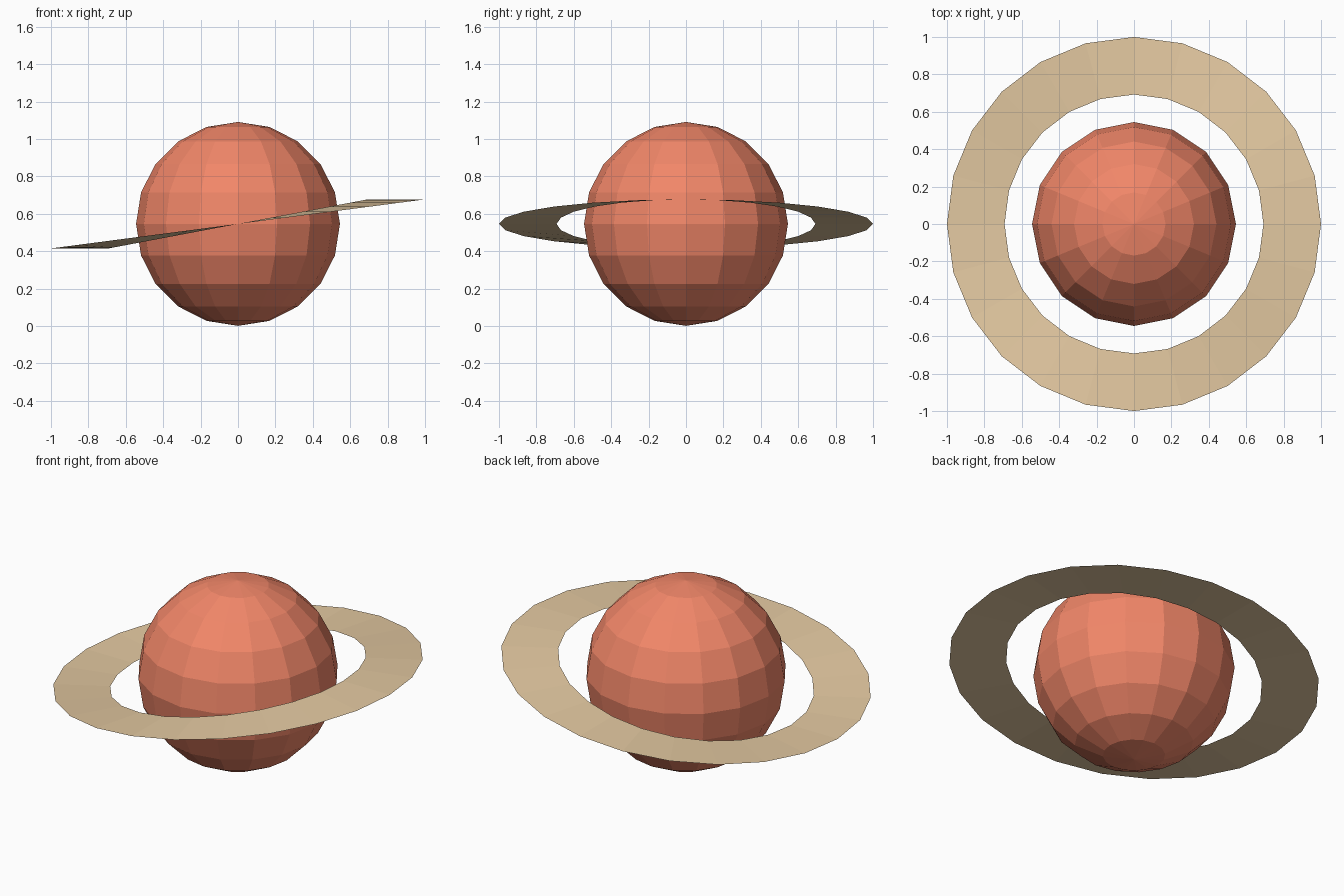
import bpy, bmesh, math

if "Cube" in bpy.data.objects:
    bpy.data.objects.remove(bpy.data.objects["Cube"])


def paint(obj, name, color):
    mat = bpy.data.materials.new(name)
    mat.diffuse_color = (*color, 1)
    mat.use_nodes = True
    mat.node_tree.nodes["Principled BSDF"].inputs["Base Color"].default_value = mat.diffuse_color
    obj.data.materials.append(mat)


def add_object(name, bm):
    mesh = bpy.data.meshes.new(name)
    bm.to_mesh(mesh)
    bm.free()
    obj = bpy.data.objects.new(name, mesh)
    bpy.context.collection.objects.link(obj)
    return obj


CENTRE_Z = 0.546
SIDES = 24

# Low-poly planet body
bm = bmesh.new()
bmesh.ops.create_uvsphere(bm, u_segments=16, v_segments=10, radius=0.545)
bmesh.ops.translate(bm, verts=bm.verts, vec=(0, 0, CENTRE_Z))
planet = add_object("planet", bm)
paint(planet, "coral", (0.88, 0.24, 0.14))

# Thin sheet ring: height follows the angle, so inner and outer rims tilt alike
bm = bmesh.new()
rims = []
for radius in (0.692, 1.0):
    rim = []
    for i in range(SIDES):
        a = 2 * math.pi * i / SIDES
        z = CENTRE_Z + 0.131 * math.cos(a)
        rim.append(bm.verts.new((radius * math.cos(a), radius * math.sin(a), z)))
    rims.append(rim)
inner, outer = rims
for i in range(SIDES):
    j = (i + 1) % SIDES
    bm.faces.new((inner[i], outer[i], outer[j], inner[j]))
ring = add_object("ring", bm)
paint(ring, "sand", (0.78, 0.59, 0.36))
